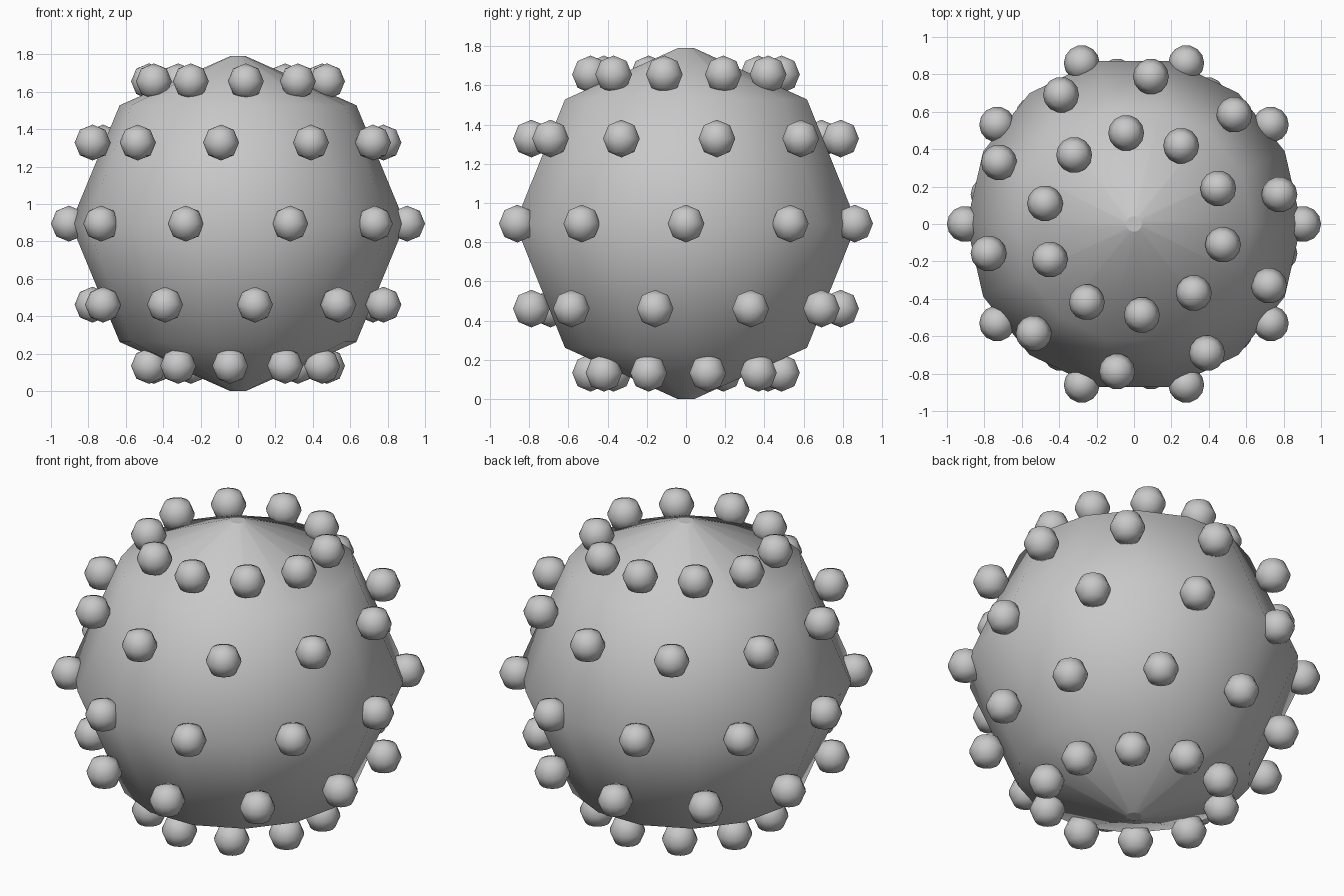
import bpy, bmesh
from math import sin, cos, pi

if "Cube" in bpy.data.objects:
    bpy.data.objects.remove(bpy.data.objects["Cube"])

CZ = 0.895          # height of the centre
SEG = 14            # sides around body

grey = bpy.data.materials.new("light_grey")
grey.diffuse_color = (0.58, 0.58, 0.58, 1)
grey.use_nodes = True
grey.node_tree.nodes["Principled BSDF"].inputs["Base Color"].default_value = grey.diffuse_color


def lathe(bm, profile, seg, centre=(0, 0, 0)):
    """Revolve (r, z) points, bottom to top, about a vertical axis."""
    cx, cy, cz = centre
    rings = []
    for r, z in profile:
        if r == 0:
            rings.append([bm.verts.new((cx, cy, cz + z))] * seg)
        else:
            rings.append([bm.verts.new((cx + r * cos(2 * pi * k / seg),
                                        cy + r * sin(2 * pi * k / seg), cz + z))
                          for k in range(seg)])
    for lo, hi in zip(rings, rings[1:]):
        for k in range(seg):
            n = (k + 1) % seg
            quad = [lo[k], lo[n], hi[n], hi[k]]
            f = bm.faces.new(list(dict.fromkeys(quad)))
            f.smooth = True
    # flat end discs where the profile does not close
    if profile[0][0] > 0:
        bm.faces.new(rings[0][::-1])
    if profile[-1][0] > 0:
        bm.faces.new(rings[-1])


def finish(bm, name):
    me = bpy.data.meshes.new(name)
    bm.to_mesh(me)
    bm.free()
    me.materials.append(grey)
    ob = bpy.data.objects.new(name, me)
    bpy.context.collection.objects.link(ob)


# body: coarse ball with tiny flat poles
R = 0.895
d = R * sin(pi / 4)
bm = bmesh.new()
lathe(bm, [(0.042, -R), (d, -d), (R, 0), (d, d), (0.042, R)], SEG, (0, 0, CZ))
finish(bm, "body")

# studs: five rows of ten, each row twisted from the one below
S = 0.096
e = S * sin(pi / 4)
stud = [(0, -S), (e, -e), (S, 0), (e, e), (0, S)]
for row in range(-2, 3):
    bm = bmesh.new()
    lat = 0.5 * row
    for k in range(10):
        a = 2 * pi * k / 10 + 0.2 * row
        rr = 0.904 * cos(lat)
        lathe(bm, stud, SEG, (rr * cos(a), rr * sin(a), CZ + 0.904 * sin(lat)))
    finish(bm, "stud_row_%d" % (row + 3))
